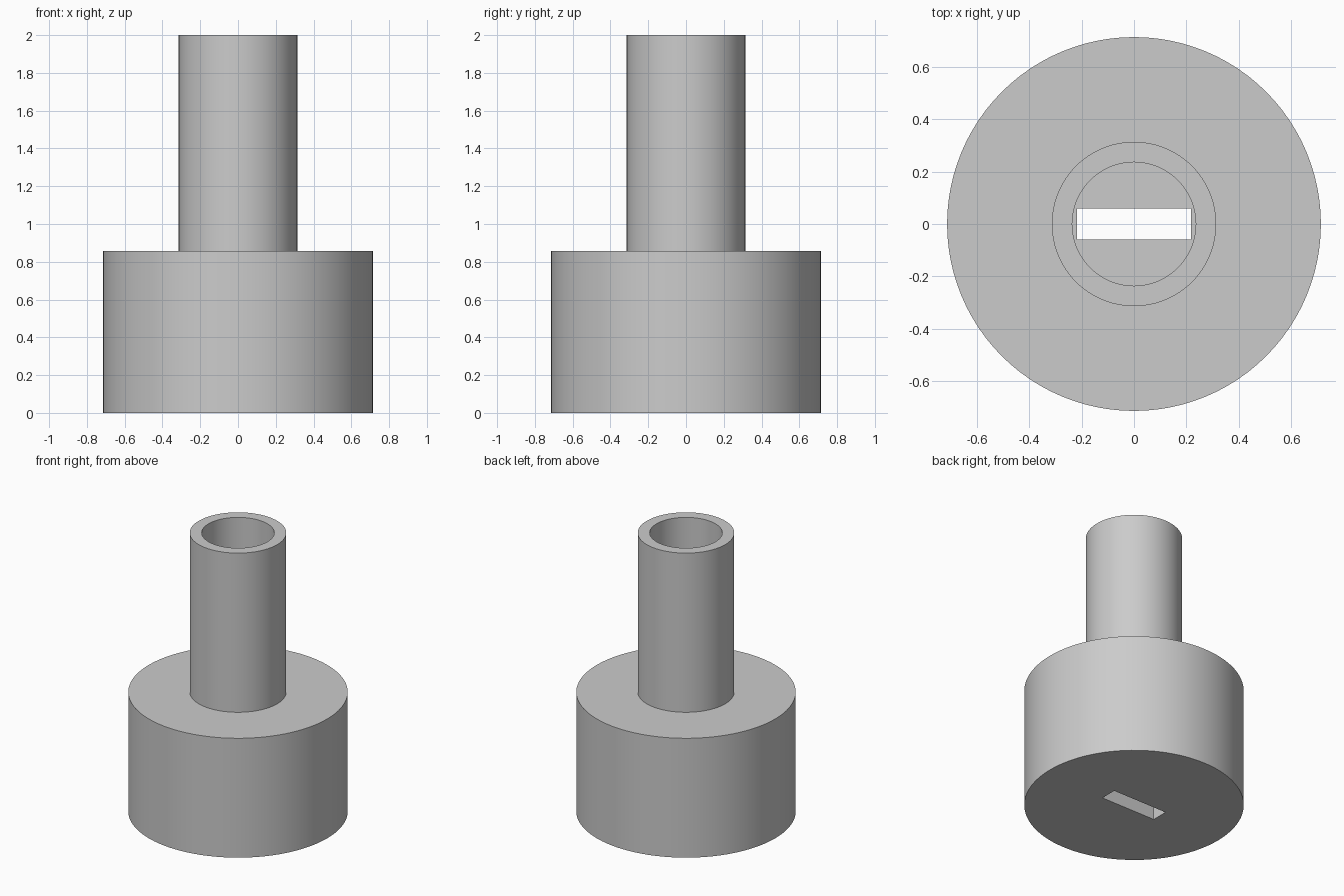
import bpy
import bmesh
import math

old = bpy.data.objects.get("Cube")
if old:
    bpy.data.objects.remove(old, do_unlink=True)

SIDES = 96
BASE_R, BASE_H = 0.714, 0.857
TUBE_R, BORE_R, TOP = 0.314, 0.236, 2.0
SLOT_X, SLOT_Y = 0.436, 0.12

grey = bpy.data.materials.new("plain grey")
grey.use_nodes = True
colour = (0.6, 0.6, 0.6, 1)
grey.diffuse_color = colour
grey.node_tree.nodes["Principled BSDF"].inputs["Base Color"].default_value = colour


def lathe(name, profile):
    """Solid of revolution from (radius, height) points, with flat end caps."""
    bm = bmesh.new()
    rings = []
    for r, z in profile:
        angles = [2 * math.pi * i / SIDES for i in range(SIDES)]
        rings.append([bm.verts.new((r * math.cos(a), r * math.sin(a), z)) for a in angles])
    for low, high in zip(rings, rings[1:]):
        for i in range(SIDES):
            j = (i + 1) % SIDES
            bm.faces.new((low[i], low[j], high[j], high[i]))
    bm.faces.new(rings[0][::-1])
    bm.faces.new(rings[-1])
    mesh = bpy.data.meshes.new(name)
    bm.to_mesh(mesh)
    bm.free()
    mesh.materials.append(grey)
    obj = bpy.data.objects.new(name, mesh)
    bpy.context.collection.objects.link(obj)
    return obj


def cut(target, cutter):
    """Subtract the cutter for good and discard it."""
    cutter.hide_render = True
    mod = target.modifiers.new("cut", "BOOLEAN")
    mod.operation = "DIFFERENCE"
    mod.solver = "EXACT"
    mod.object = cutter
    bpy.ops.object.select_all(action="DESELECT")
    bpy.context.view_layer.objects.active = target
    target.select_set(True)
    bpy.ops.object.modifier_apply(modifier=mod.name)
    bpy.data.objects.remove(cutter, do_unlink=True)


# Wide base stepping up to a narrow tube
body = lathe("base_and_tube", [(BASE_R, 0), (BASE_R, BASE_H), (TUBE_R, BASE_H), (TUBE_R, TOP)])

# Round bore down the tube
cut(body, lathe("bore_cutter", [(BORE_R, BASE_H), (BORE_R, TOP + 0.1)]))

# Rectangular slot through the base
bpy.ops.mesh.primitive_cube_add(size=1, location=(0, 0, BASE_H / 2))
slot = bpy.context.object
slot.name = "slot_cutter"
slot.scale = (SLOT_X, SLOT_Y, BASE_H + 0.2)
slot.data.materials.append(grey)
bpy.context.view_layer.update()
cut(body, slot)

# Smooth walls with crisp rims
bpy.ops.object.shade_smooth_by_angle(angle=math.radians(30))
